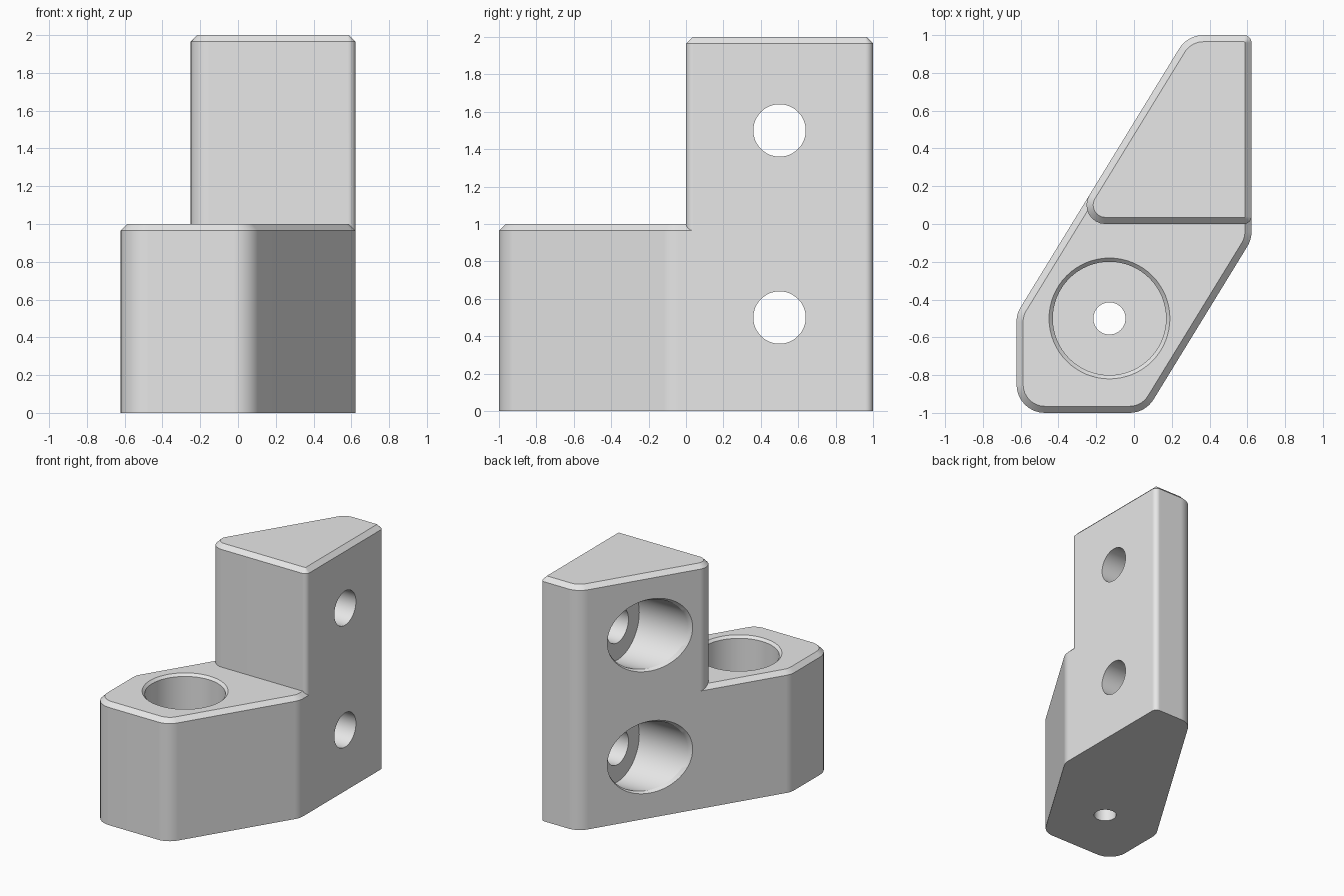
import bpy, bmesh, math
from mathutils import Vector

if "Cube" in bpy.data.objects:
    bpy.data.objects.remove(bpy.data.objects["Cube"])

grey = bpy.data.materials.new("plain grey")
grey.use_nodes = True
GREY = (0.8, 0.8, 0.8, 1)
grey.diffuse_color = GREY
grey.node_tree.nodes["Principled BSDF"].inputs["Base Color"].default_value = GREY

CHAMFER = 0.035
SLOPE = 0.613  # x gained per y along the slanted side


def slant_x(y):
    return -0.33 + SLOPE * y


def loft(name, rings):
    """Closed solid through rings of equal point count."""
    bm = bmesh.new()
    loops = [[bm.verts.new(p) for p in ring] for ring in rings]
    for a, b in zip(loops, loops[1:]):
        for i in range(len(a)):
            j = (i + 1) % len(a)
            bm.faces.new((a[i], a[j], b[j], b[i]))
    bm.faces.new(loops[0][::-1])
    bm.faces.new(loops[-1])
    bmesh.ops.recalc_face_normals(bm, faces=bm.faces)
    mesh = bpy.data.meshes.new(name)
    bm.to_mesh(mesh)
    bm.free()
    mesh.materials.append(grey)
    obj = bpy.data.objects.new(name, mesh)
    bpy.context.collection.objects.link(obj)
    return obj


def rounded(corners, z, inset=0, steps=8):
    """Counterclockwise outline of (x, y, radius) corners, inset by a distance."""
    ring = []
    for i, (x, y, r) in enumerate(corners):
        p = Vector((x, y))
        before = Vector(corners[i - 1][:2])
        after = Vector(corners[(i + 1) % len(corners)][:2])
        d0, d1 = (p - before).normalized(), (after - p).normalized()
        n0, n1 = Vector((d0.y, -d0.x)), Vector((d1.y, -d1.x))
        centre = p - (n0 + n1) * r / (1 + n0.dot(n1))
        start, turn = math.atan2(n0.y, n0.x), math.acos(n0.dot(n1))
        for k in range(steps + 1):
            a = start + turn * k / steps
            ring.append((centre.x + (r - inset) * math.cos(a),
                         centre.y + (r - inset) * math.sin(a), z))
    return ring


def block(name, corners, height):
    return loft(name, [rounded(corners, 0), rounded(corners, height - CHAMFER),
                       rounded(corners, height, CHAMFER)])


def circle(r, place, n=64):
    return [place(r * math.cos(2 * math.pi * k / n), r * math.sin(2 * math.pi * k / n))
            for k in range(n)]


def boolean(target, other, operation):
    mod = target.modifiers.new(operation.lower(), "BOOLEAN")
    mod.operation, mod.object, mod.solver = operation, other, "EXACT"
    bpy.context.view_layer.objects.active = target
    bpy.ops.object.modifier_apply(modifier=mod.name)
    bpy.data.objects.remove(other)


# Low base block, running back underneath the tower
body = block("bracket_body", [
    (-0.622, -1, 0.15), (0.06, -1, 0.15), (0.622, -0.083, 0.15),
    (0.622, 0.4, 0.04), (slant_x(0.4), 0.4, 0.04),
    (-0.622, (-0.622 + 0.33) / SLOPE, 0.15)], 1)

# Tall rear tower
tower = block("tower", [
    (slant_x(0), 0, 0.1), (0.622, 0, 0.04),
    (0.622, 1, 0.04), (slant_x(1), 1, 0.15)], 2)
boolean(body, tower, "UNION")

# Vertical counterbored hole in the base
rings = [circle(r, lambda u, v: (-0.13 + u, -0.5 + v, z))
         for r, z in ((0.085, -0.1), (0.085, 0.35), (0.3, 0.35),
                      (0.3, 0.98), (0.32, 1), (0.32, 1.1))]
boolean(body, loft("base_bore", rings), "DIFFERENCE")

# Two sideways counterbored holes, flared where they meet the slanted side
for height in (0.5, 1.5):
    rings = [circle(r, lambda u, v: (x, 0.5 + u, height + v))
             for r, x in ((0.14, 0.75), (0.14, 0.27), (0.28, 0.27))]
    rings += [circle(r, lambda u, v: (slant_x(0.5 + u) + dx, 0.5 + u, height + v))
              for r, dx in ((0.28, 0.025), (0.295, 0), (0.295, -0.1))]
    boolean(body, loft("side_bore", rings), "DIFFERENCE")

# Smooth rounds, sharp chamfers
bpy.ops.object.select_all(action="DESELECT")
body.select_set(True)
bpy.context.view_layer.objects.active = body
bpy.ops.object.shade_smooth_by_angle(angle=math.radians(25))
weighted = body.modifiers.new("flat_sides", "WEIGHTED_NORMAL")
weighted.keep_sharp = True
